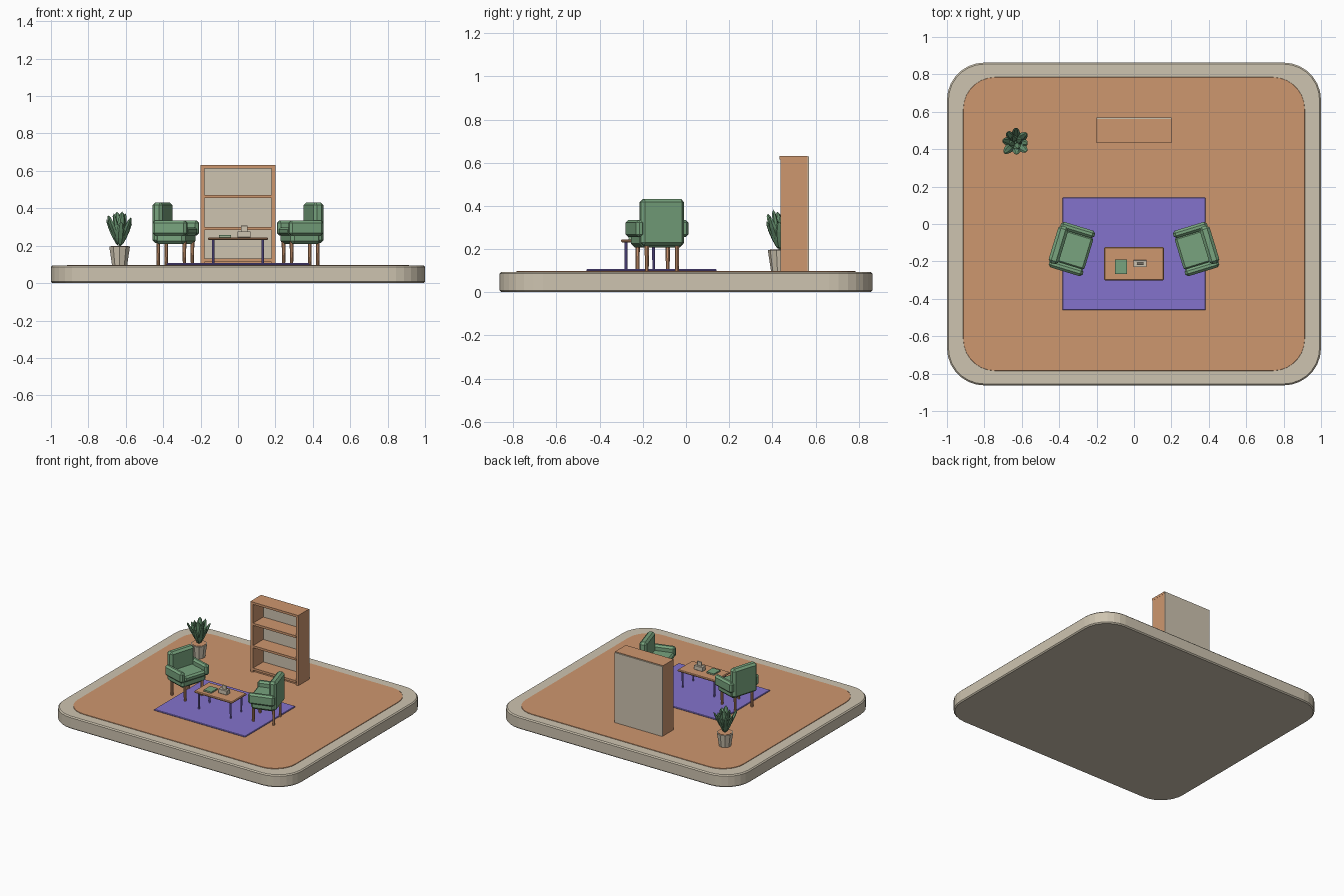
import bpy, bmesh, math, random
from mathutils import Matrix, Vector

if "Cube" in bpy.data.objects:
    bpy.data.objects.remove(bpy.data.objects["Cube"])

random.seed(4)


def mat(name, r, g, b):
    lin = [((c / 255 + 0.055) / 1.055) ** 2.4 for c in (r, g, b)]
    m = bpy.data.materials.new(name)
    m.diffuse_color = (*lin, 1)
    m.use_nodes = True
    m.node_tree.nodes["Principled BSDF"].inputs["Base Color"].default_value = m.diffuse_color
    return m


CREAM = mat("cream", 206, 196, 176)
WOOD = mat("warm wood", 206, 151, 111)
GREEN = mat("sage green", 120, 164, 126)
LEAF = mat("leaf green", 106, 150, 114)
PURPLE = mat("purple", 131, 114, 204)


def finish(name, bm, material, matrix=None):
    bmesh.ops.recalc_face_normals(bm, faces=bm.faces)
    me = bpy.data.meshes.new(name)
    bm.to_mesh(me)
    bm.free()
    me.materials.append(material)
    ob = bpy.data.objects.new(name, me)
    if matrix is not None:
        ob.matrix_world = matrix
    bpy.context.collection.objects.link(ob)
    return ob


def box(name, x0, x1, y0, y1, z0, z1, material, bevel=0, matrix=None):
    bm = bmesh.new()
    bmesh.ops.create_cube(bm, size=1)
    bmesh.ops.scale(bm, vec=(x1 - x0, y1 - y0, z1 - z0), verts=bm.verts)
    bmesh.ops.translate(bm, vec=((x0 + x1) / 2, (y0 + y1) / 2, (z0 + z1) / 2), verts=bm.verts)
    if bevel:
        bmesh.ops.bevel(bm, geom=bm.edges[:], offset=bevel, segments=1, affect='EDGES')
    return finish(name, bm, material, matrix)


def cone(name, x, y, z0, z1, r0, r1, material, sides=8, matrix=None):
    bm = bmesh.new()
    bmesh.ops.create_cone(bm, cap_ends=True, segments=sides, radius1=r0, radius2=r1, depth=z1 - z0)
    bmesh.ops.translate(bm, vec=(x, y, (z0 + z1) / 2), verts=bm.verts)
    return finish(name, bm, material, matrix)


def rounded_slab(name, hx, hy, r, z0, z1, material, bevel):
    bm = bmesh.new()
    n = 7
    rings = []
    # stacked outlines give the slab its small edge chamfer
    for inset, z in ((bevel, z0), (0, z0 + bevel), (0, z1 - bevel), (bevel, z1)):
        ring = []
        for k, (sx, sy) in enumerate(((1, 1), (-1, 1), (-1, -1), (1, -1))):
            for i in range(n + 1):
                a = math.pi / 2 * (k + i / n)
                ring.append(bm.verts.new((sx * (hx - r) + (r - inset) * math.cos(a),
                                          sy * (hy - r) + (r - inset) * math.sin(a), z)))
        rings.append(ring)
    for lo, hi in zip(rings, rings[1:]):
        for i in range(len(lo)):
            j = (i + 1) % len(lo)
            bm.faces.new((lo[i], lo[j], hi[j], hi[i]))
    bm.faces.new(rings[0][::-1])
    bm.faces.new(rings[-1])
    return finish(name, bm, material)


# Platform, floor and rug
rounded_slab("platform", 1.0, 0.863, 0.2, 0, 0.094, CREAM, 0.008)
rounded_slab("floor", 0.913, 0.785, 0.17, 0.09, 0.098, WOOD, 0.001)
box("rug", -0.383, 0.383, -0.461, 0.141, 0.097, 0.107, PURPLE, 0.003)

# Coffee table
box("table_top", -0.16, 0.16, -0.301, -0.123, 0.23, 0.245, WOOD, 0.005)
for x in (-0.133, 0.133):
    for y in (-0.278, -0.15):
        cone("table_leg", x, y, 0.105, 0.232, 0.006, 0.007, PURPLE)

# Book and tissue box on the table
box("book_pages", -0.099, -0.039, -0.265, -0.192, 0.247, 0.253, CREAM)
box("book_cover_bottom", -0.101, -0.037, -0.267, -0.19, 0.245, 0.248, GREEN)
box("book_cover_top", -0.101, -0.037, -0.267, -0.19, 0.252, 0.256, GREEN)
box("tissue_box", -0.004, 0.068, -0.231, -0.192, 0.245, 0.277, CREAM, 0.002)
box("tissue", 0.015, 0.052, -0.216, -0.207, 0.275, 0.307, CREAM, 0.002)

# Two armchairs facing the table, local +x is forward
for side in (-1, 1):
    turn = math.radians(-17 if side < 0 else 197)
    m = Matrix.Translation((side * 0.335, -0.133, 0)) @ Matrix.Rotation(turn, 4, 'Z')
    box("chair_base", -0.085, 0.085, -0.107, 0.107, 0.208, 0.275, GREEN, 0.017, m)
    box("chair_cushion", -0.07, 0.098, -0.092, 0.092, 0.255, 0.298, GREEN, 0.012, m)
    box("chair_back", -0.1, -0.044, -0.104, 0.104, 0.215, 0.432, GREEN, 0.015, m)
    for s in (-1, 1):
        a, b = sorted((s * 0.086, s * 0.127))
        box("chair_arm", -0.092, 0.098, a, b, 0.255, 0.335, GREEN, 0.013, m)
        for x in (-0.073, 0.073):
            cone("chair_leg", x, s * 0.073, 0.098, 0.23, 0.009, 0.011, WOOD, 8, m)

# Bookcase
for s in (-1, 1):
    a, b = sorted((s * 0.18, s * 0.2))
    box("bookcase_side", a, b, 0.438, 0.562, 0.098, 0.63, WOOD)
box("bookcase_back", -0.2, 0.2, 0.56, 0.57, 0.098, 0.628, CREAM)
for z in (0.614, 0.454, 0.284, 0.114):
    box("bookcase_shelf", -0.182, 0.182, 0.437, 0.562, z, z + 0.017, WOOD)
box("bookcase_top", -0.201, 0.201, 0.434, 0.562, 0.615, 0.632, WOOD)
box("bookcase_plinth", -0.182, 0.182, 0.452, 0.464, 0.098, 0.116, WOOD)

# Potted plant
px, py = -0.633, 0.437
cone("pot", px, py, 0.097, 0.195, 0.043, 0.058, CREAM, 10)
cone("soil", px, py, 0.19, 0.198, 0.049, 0.049, WOOD, 10)
cone("plant_stem", px, py, 0.19, 0.28, 0.008, 0.006, LEAF, 6)


def leaf(azimuth, tilt, length, base_z):
    bm = bmesh.new()
    bmesh.ops.create_uvsphere(bm, u_segments=6, v_segments=5, radius=1)
    bmesh.ops.scale(bm, vec=(0.011, 0.023, length / 2), verts=bm.verts)
    bmesh.ops.translate(bm, vec=(0, 0, length / 2), verts=bm.verts)
    m = (Matrix.Translation((px, py, base_z)) @ Matrix.Rotation(azimuth, 4, 'Z')
         @ Matrix.Translation((0.008, 0, 0)) @ Matrix.Rotation(tilt, 4, 'Y'))
    finish("leaf", bm, LEAF, m)


for i in range(8):
    leaf(math.tau * i / 8 + random.uniform(-0.15, 0.15), math.radians(24 + 3 * (i % 2)),
         0.14 + 0.015 * (i % 3), 0.2 + 0.012 * (i % 2))
for i in range(4):
    leaf(math.tau * i / 4 + 0.4, math.radians(10), 0.15 + 0.01 * (i % 2), 0.225)
